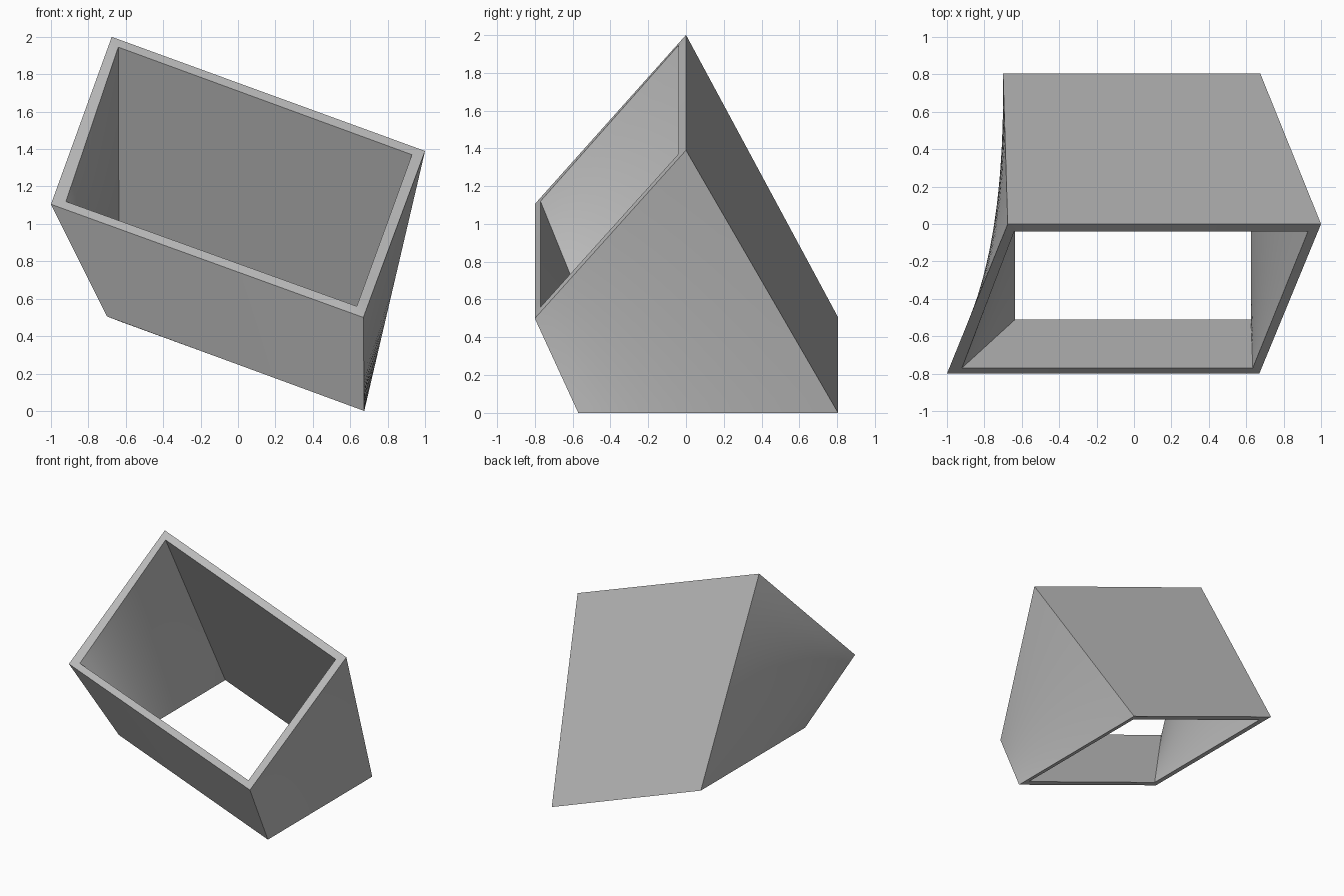
import bpy
import bmesh
import math
from mathutils import Vector

cube = bpy.data.objects.get("Cube")
if cube:
    bpy.data.objects.remove(cube, do_unlink=True)

SEG = 16  # divisions along each wall, so the twisted sides curve smoothly

# Corners of the four openings: front left, front right, back right, back left
outer_top = [(-1, -.8, 1.105), (.67, -.8, .5), (1, 0, 1.39), (-.675, 0, 2)]
outer_base = [(-.7, -.57, .505), (.675, -.57, 0), (.675, .805, 0), (-.7, .805, .505)]
inner_top = [(-.92, -.77, 1.12), (.635, -.77, .56), (.93, -.04, 1.37), (-.64, -.04, 1.945)]
inner_base = [(-.635, -.51, .48), (.625, -.51, .02), (.625, .74, .02), (-.635, .74, .48)]


def ring(corners):
    """Closed outline with every edge divided evenly."""
    pts = [Vector(c) for c in corners]
    return [a.lerp(b, i / SEG)
            for a, b in zip(pts, pts[1:] + pts[:1]) for i in range(SEG)]


def blend(low, high):
    """Rings running from one opening to the other, without the last."""
    a, b = ring(low), ring(high)
    return [[p.lerp(q, i / SEG) for p, q in zip(a, b)] for i in range(SEG + 1)]


# Outer skin upward, inner skin downward, closed by the two rims
rings = blend(outer_base, outer_top) + blend(inner_top, inner_base)
bm = bmesh.new()
rows = [[bm.verts.new(p) for p in r] for r in rings]
for low, high in zip(rows, rows[1:] + rows[:1]):
    for i in range(len(low)):
        j = (i + 1) % len(low)
        bm.faces.new((low[i], low[j], high[j], high[i]))
bmesh.ops.recalc_face_normals(bm, faces=bm.faces[:])
mesh = bpy.data.meshes.new("twisted_box_shell")
bm.to_mesh(mesh)
bm.free()
shell = bpy.data.objects.new("twisted_box_shell", mesh)
bpy.context.collection.objects.link(shell)

# Plain grey
grey = bpy.data.materials.new("light_grey")
grey.use_nodes = True
colour = (.5, .5, .5, 1)
grey.diffuse_color = colour
grey.node_tree.nodes["Principled BSDF"].inputs["Base Color"].default_value = colour
mesh.materials.append(grey)

# Smooth walls with crisp corners
bpy.ops.object.select_all(action="DESELECT")
shell.select_set(True)
bpy.context.view_layer.objects.active = shell
bpy.ops.object.shade_smooth_by_angle(angle=math.radians(30))
